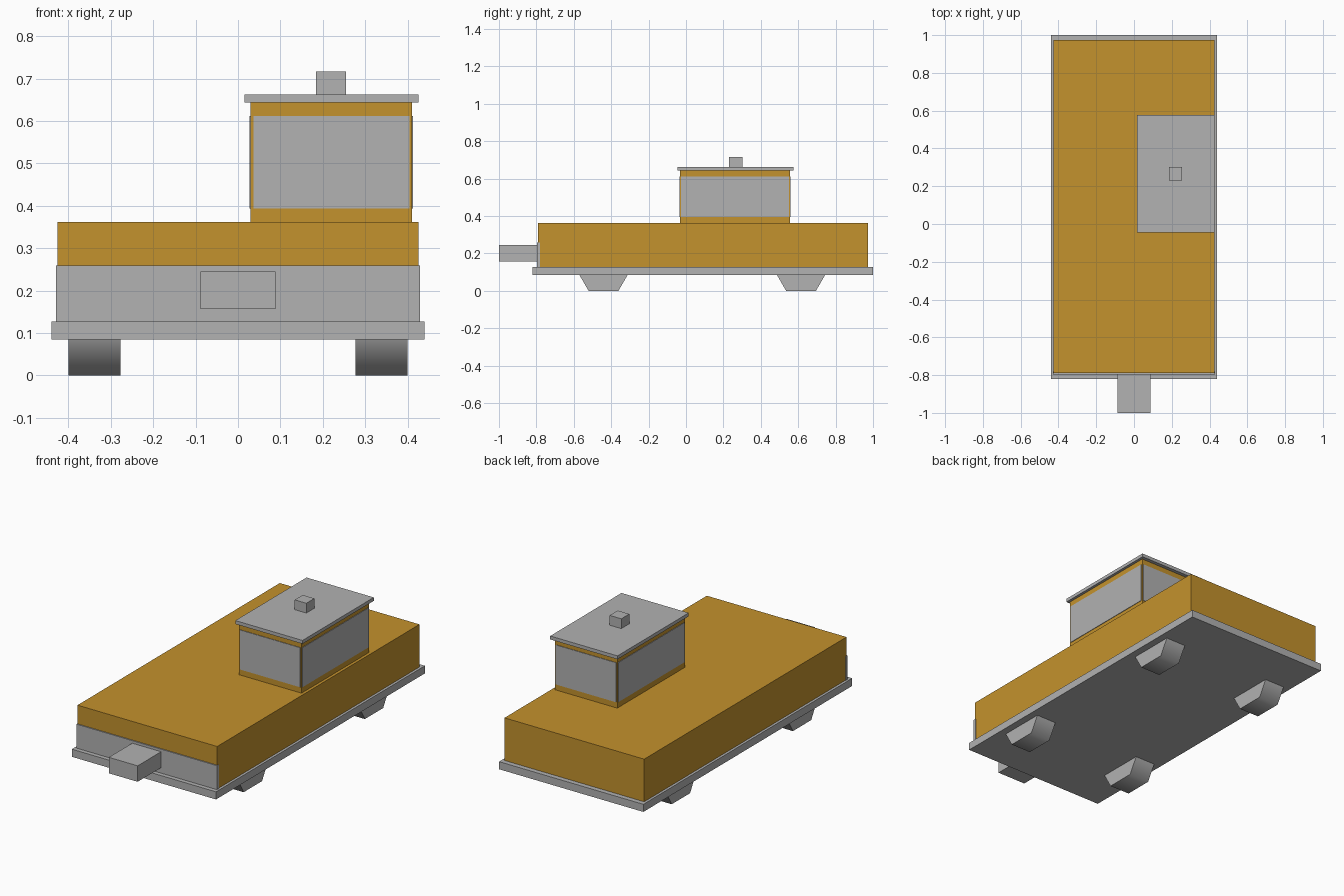
import bpy
import math

if "Cube" in bpy.data.objects:
    bpy.data.objects.remove(bpy.data.objects["Cube"])


def material(name, rgb):
    m = bpy.data.materials.new(name)
    m.diffuse_color = (*rgb, 1.0)
    m.use_nodes = True
    m.node_tree.nodes["Principled BSDF"].inputs["Base Color"].default_value = m.diffuse_color
    return m


orange = material("orange paint", (0.552, 0.287, 0.026))
grey = material("light grey", (0.445, 0.445, 0.445))


def box(name, x, y, z, mat):
    """Box from (min, max) pairs on each axis."""
    bpy.ops.mesh.primitive_cube_add(size=1, location=[(a + b) / 2 for a, b in (x, y, z)])
    o = bpy.context.object
    o.name = name
    o.scale = [b - a for a, b in (x, y, z)]
    bpy.ops.object.transform_apply(location=False, rotation=False, scale=True)
    o.data.materials.append(mat)
    return o


# Hull: base slab, body, bumper panel and coupler
box("base_slab", (-0.44, 0.44), (-0.82, 1.0), (0.085, 0.127), grey)
box("body", (-0.426, 0.426), (-0.79, 0.973), (0.127, 0.362), orange)
box("front_panel", (-0.429, 0.429), (-0.796, -0.78), (0.127, 0.259), grey)
box("coupler", (-0.088, 0.088), (-1.0, -0.785), (0.157, 0.245), grey)

# Cabin with a window panel on each side
X, Y = (0.03, 0.41), (-0.032, 0.556)
PROUD, GAP = 0.003, 0.006
box("cabin", X, Y, (0.362, 0.643), orange)
win_z = (0.394, 0.612)
for i, side in enumerate(("left", "right")):
    s = 2 * i - 1
    box(side + "_window", tuple(sorted((X[i] + s * PROUD, X[i] - s * PROUD))),
        (Y[0] + GAP, Y[1] - GAP), win_z, grey)
for i, side in enumerate(("front", "back")):
    s = 2 * i - 1
    box(side + "_window", (X[0] + GAP, X[1] - GAP),
        tuple(sorted((Y[i] + s * PROUD, Y[i] - s * PROUD))), win_z, grey)

# Roof and chimney
box("roof", (0.015, 0.425), (-0.045, 0.576), (0.643, 0.662), grey)
box("chimney", (0.184, 0.255), (0.231, 0.301), (0.662, 0.716), grey)

# Six-sided wheels, flat side down, smooth around the rim
R = 0.16
for y, end in ((-0.441, "front"), (0.615, "back")):
    for s, side in ((-1, "left"), (1, "right")):
        bpy.ops.mesh.primitive_cylinder_add(
            vertices=6, radius=R, depth=0.123,
            location=(s * 0.338, y, R * math.cos(math.pi / 6)),
            rotation=(0, math.pi / 2, 0))
        wheel = bpy.context.object
        wheel.name = f"{end}_{side}_wheel"
        wheel.data.materials.append(grey)
        # turn so that a flat lies on the ground
        bpy.ops.object.transform_apply(location=False, rotation=True, scale=False)
        lowest = min(v.co.z for v in wheel.data.vertices)
        if lowest < -R * 0.95:
            wheel.rotation_euler.x = math.pi / 6
            bpy.ops.object.transform_apply(location=False, rotation=True, scale=False)
        bpy.ops.object.shade_smooth_by_angle(angle=math.radians(65))
